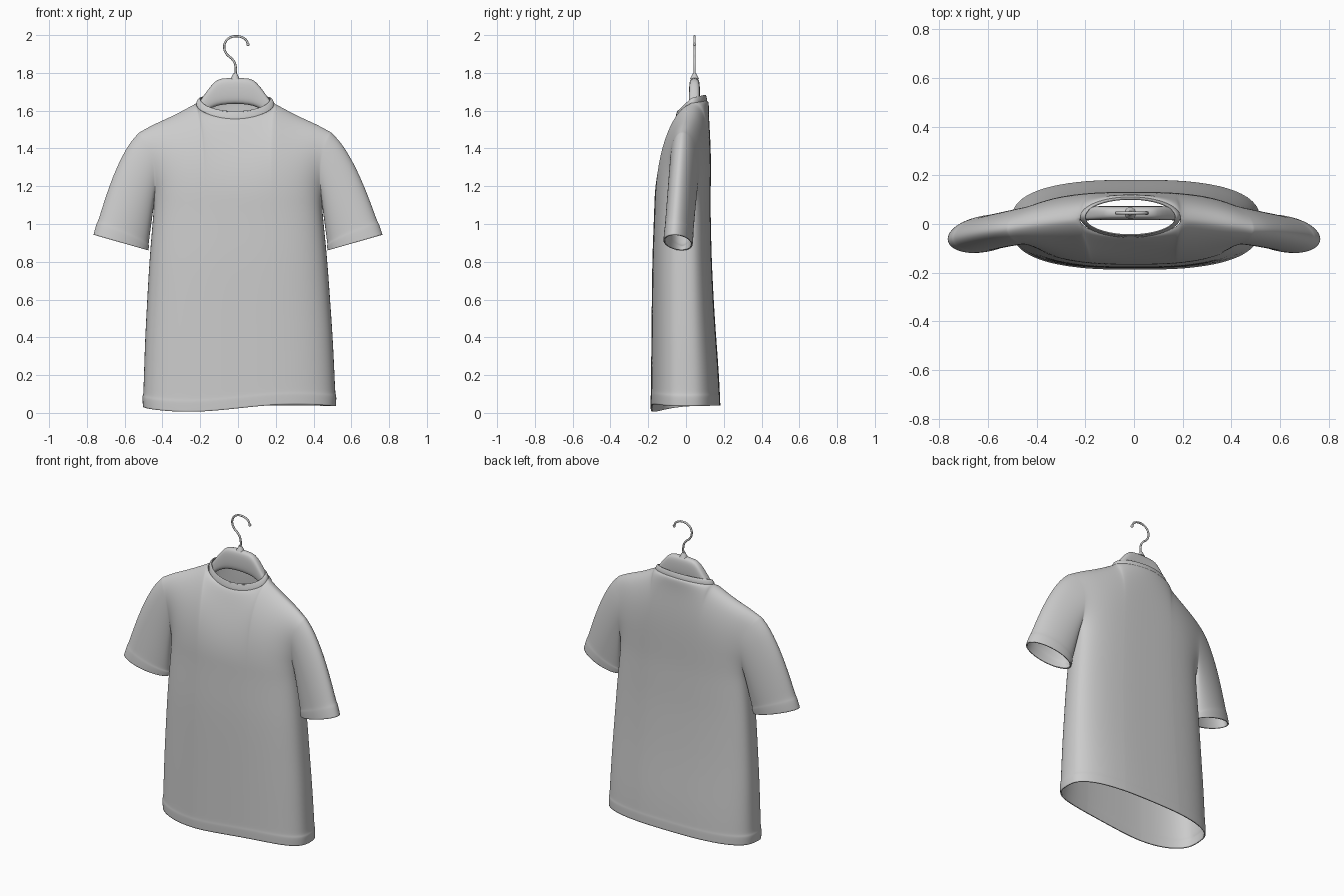
import bpy, bmesh, math
from mathutils import Vector

if "Cube" in bpy.data.objects:
    bpy.data.objects.remove(bpy.data.objects["Cube"])

SHIFT = -0.015      # neck and hanger sit slightly left of centre
NU = 0.41           # panel coordinate where the neck opening starts
ARMPIT = 1.08


def interp(table, t):
    for (a, p), (b, q) in zip(table, table[1:]):
        if t <= b:
            return p + (q - p) * max(0, (t - a) / (b - a))
    return table[-1][1]


def loft(bm, rows, closed=False):
    grid = [[bm.verts.new(p) for p in r] for r in rows]
    for r0, r1 in zip(grid, grid[1:]):
        n = len(r0)
        for i in range(n if closed else n - 1):
            j = (i + 1) % n
            bm.faces.new((r0[i], r0[j], r1[j], r1[i]))
    return grid


def finish(bm, name, thickness=0, levels=2):
    bmesh.ops.remove_doubles(bm, verts=bm.verts, dist=1e-4)
    bmesh.ops.recalc_face_normals(bm, faces=bm.faces)
    mesh = bpy.data.meshes.new(name)
    bm.to_mesh(mesh)
    bm.free()
    mesh.shade_smooth()
    ob = bpy.data.objects.new(name, mesh)
    bpy.context.collection.objects.link(ob)
    sub = ob.modifiers.new("smooth", 'SUBSURF')
    sub.levels = sub.render_levels = levels
    if thickness:
        sol = ob.modifiers.new("cloth", 'SOLIDIFY')
        sol.thickness, sol.offset = thickness, -1
    return ob


# Shirt panel measurements
WIDTH = [(0, .514), (.4, .498), (.8, .473), (ARMPIT, .447)]
ARMHOLE = [(0, .447), (.3, .438), (.6, .442), (.8, .462), (1, .51)]
DEPTH = {-1: [(0, .187), (.4, .183), (.8, .179), (ARMPIT, .168)],
         1: [(0, .183), (.2, .175), (.5, .152), (.8, .136), (ARMPIT, .13)]}
SHOULDER = [(NU, 1.64), (.6, 1.585), (.86, 1.525), (1, 1.485)]


def prof(u):
    return max(0, 1 - abs(u) ** 2.7) ** (1 / 2.7)


def neck(u):
    return max(0, 1 - (u / NU) ** 2) ** .5


def lower_point(u, side, k, off, grow):
    hem = .035 + prof(u) * (-.01 + .022 * math.sin(2.5 * u) if side < 0 else .004)
    z = hem + off + (ARMPIT - hem - off) * k
    x = u * interp(WIDTH, z) * grow + .008 * (1 - z / ARMPIT)
    return Vector((x, side * interp(DEPTH[side], z) * prof(u) * grow, z))


def upper_point(u, side, s):
    if abs(u) < NU:
        top = 1.64 + neck(u) * (-.08 if side < 0 else .015)
    else:
        top = interp(SHOULDER, abs(u))
    t0 = DEPTH[side][-1][1] * prof(u)
    t1 = .08 * neck(u)
    body = (t0 ** 4 + (.115 * s ** .45) ** 4) ** .25
    # back panel stays flat and rolls over late, front panel leans back early
    fall = max(0, 1 - s ** 2.2) ** .62 if side < 0 else max(0, 1 - s ** 4) ** .5
    edge = max(0, 1 - s ** 2.5) ** .55
    fall += (edge - fall) * abs(u) ** 4
    thick = t1 * s ** 3 + (body - t1 * s ** 3) * fall
    y = (.03 - .05 * u * u) * s * s + side * thick
    if side > 0:
        y -= .03 * s * s * (1 - s ** 6) * (1 - u * u)
    return Vector((u * interp(ARMHOLE, s) + SHIFT * s * s, y, ARMPIT + (top - ARMPIT) * s))


half = [NU * math.sin(math.pi / 2 * i / 6) for i in range(1, 7)]
t_neck = math.asin(NU)
half += [math.sin(t_neck + (math.pi / 2 - t_neck) * i / 8) for i in range(1, 9)]
half[-1] = 1.0
cols = [-u for u in reversed(half)] + [0] + half
low = [(0, 0, 1), (0, .03, 1.006), (0, .056, 1.009), (0, .064, 1)] + \
      [(k, .064, 1) for k in (.04, .15, .3, .45, .6, .75, .88)]
ups = [math.sin(math.pi / 2 * i / 11) for i in range(11)] + [1.0]

# Front and back panels
bm = bmesh.new()
for side in (-1, 1):
    loft(bm, [[lower_point(u, side, *r) for u in cols] for r in low] +
             [[upper_point(u, side, s) for u in cols] for s in ups])

# Sleeves blend from the armhole loop to the cuff ellipse
for sx in (-1, 1):
    hole = [upper_point(sx, -1, s) for s in ups] + \
           [upper_point(sx, 1, s) for s in reversed(ups[1:-1])]
    n = len(hole)
    rows = []
    for r, grow in ((0, 1), (.1, 1), (.22, 1), (.36, 1), (.5, 1), (.65, 1), (.78, 1),
                    (.875, 1), (.89, 1.03), (.95, 1.03), (1, 1.02)):
        ring = []
        for i, p in enumerate(hole):
            a = 2 * math.pi * i / n
            c, s = math.cos(a), math.sin(a)
            cuff = Vector((sx * (.62 - .144 * c * grow), -.042 - .074 * s * grow + .02 * c,
                           .902 - .042 * c))
            bulge = math.sin(math.pi * r ** .7) * (1 - c) / 2 * .034
            ring.append(p.lerp(cuff, r) + Vector((sx * .85, 0, .5)) * bulge)
        rows.append(ring)
    loft(bm, rows, True)
finish(bm, "shirt", .008)

# Collar band around the neck opening
bm = bmesh.new()
rows = []
for rx, ry, front, mid, back in ((.207, .083, 1.55, 1.63, 1.645), (.208, .085, 1.56, 1.642, 1.657),
                                 (.2, .08, 1.582, 1.66, 1.678), (.189, .075, 1.6, 1.67, 1.687),
                                 (.185, .072, 1.595, 1.664, 1.68)):
    ring = []
    for i in range(32):
        a = 2 * math.pi * i / 32
        s = math.sin(a)
        z = mid + abs(s) * ((back if s > 0 else front) - mid)
        ring.append((SHIFT + rx * math.cos(a), .028 + ry * s, z))
    rows.append(ring)
loft(bm, rows, True)
finish(bm, "collar", .006)

# Hanger body: oval sections (x, top, bottom, centre y, half depth)
sections = [(0, 1.775, 1.638, .045, .029), (.08, 1.773, 1.63, .045, .029), (.11, 1.755, 1.62, .045, .029),
            (.15, 1.705, 1.602, .044, .029), (.19, 1.645, 1.57, .042, .027), (.24, 1.585, 1.51, .033, .022),
            (.32, 1.53, 1.46, .022, .02), (.39, 1.475, 1.425, .012, .017)]
sections = [(-x, *r) for x, *r in reversed(sections[1:])] + sections
bm = bmesh.new()
rows = []
for x, top, bot, yc, d in sections:
    ring = []
    for i in range(16):
        c, s = math.cos(math.tau * i / 16), math.sin(math.tau * i / 16)
        sq = lambda v: math.copysign(abs(v) ** .65, v)
        ring.append((x + SHIFT, yc + d * sq(c), (top + bot) / 2 + (top - bot) / 2 * sq(s)))
    rows.append(ring)
grid = loft(bm, rows, True)
for end in (grid[0], grid[-1]):
    bm.faces.new(end)
finish(bm, "hanger_body", levels=1)

# Hook wire
path = [(-.015, 1.76), (-.015, 1.845), (-.03, 1.872), (-.06, 1.9), (-.073, 1.935), (-.064, 1.968),
        (-.04, 1.988), (-.01, 1.994), (.022, 1.988), (.044, 1.972), (.053, 1.95)]
curve = bpy.data.curves.new("hook", 'CURVE')
curve.dimensions = '3D'
curve.bevel_depth, curve.bevel_resolution, curve.use_fill_caps = .006, 3, True
sp = curve.splines.new('BEZIER')
sp.bezier_points.add(len(path) - 1)
for b, (x, z) in zip(sp.bezier_points, path):
    b.co = (x, .045, z)
    b.handle_left_type = b.handle_right_type = 'AUTO'
bpy.context.collection.objects.link(bpy.data.objects.new("hook", curve))

# Hook tip and ferrule
bpy.ops.mesh.primitive_uv_sphere_add(segments=16, ring_count=8, radius=.009, location=(.053, .045, 1.95))
bpy.context.object.name = "hook_tip"
bpy.ops.object.shade_smooth()
bpy.ops.mesh.primitive_cone_add(vertices=20, radius1=.024, radius2=.009, depth=.03,
                                location=(SHIFT, .045, 1.783))
bpy.context.object.name = "hook_ferrule"
bpy.ops.object.shade_smooth_by_angle()
